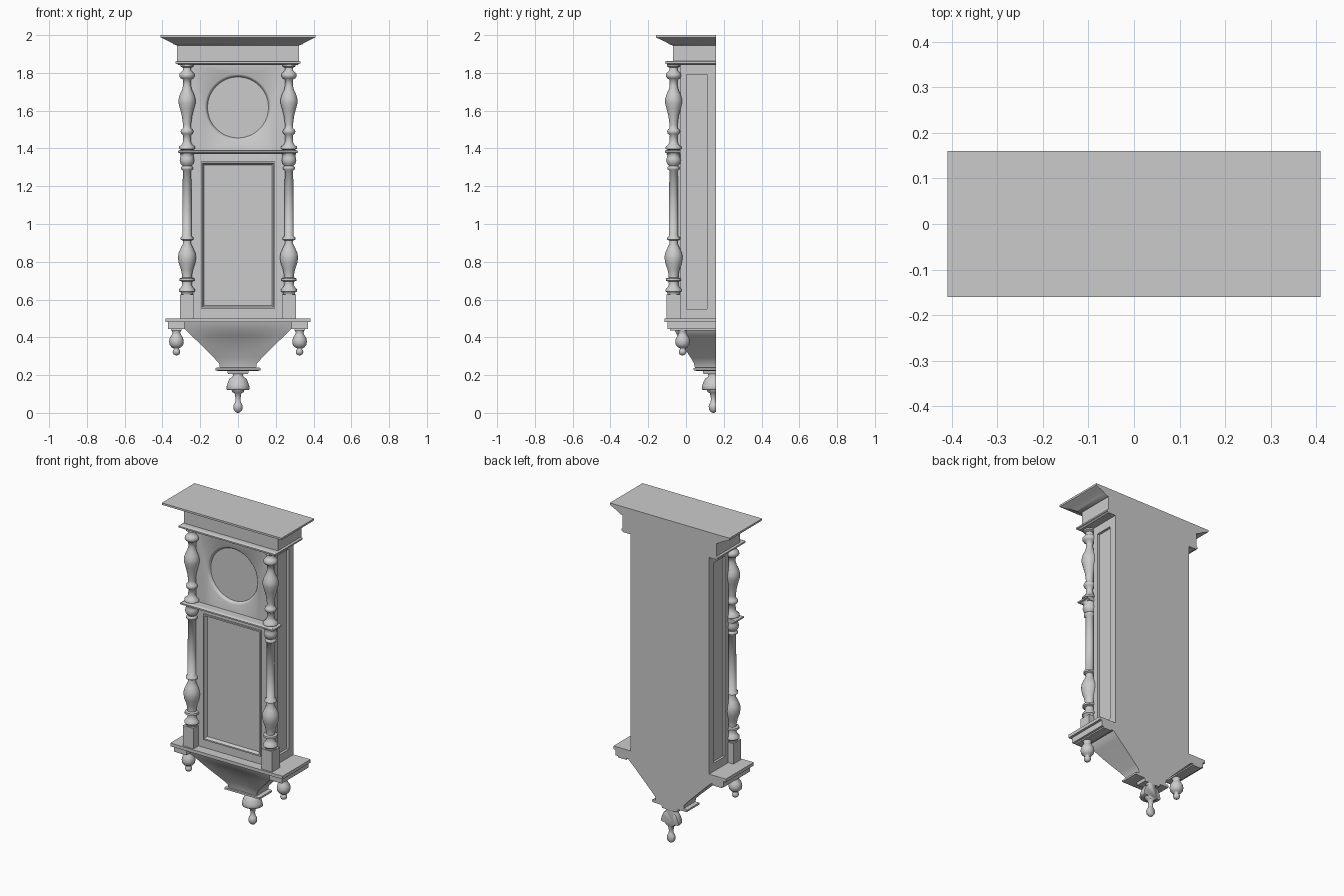
import bpy, bmesh, math

BACK = 0.16


def smooth(ob, angle):
    bpy.ops.object.select_all(action='DESELECT')
    ob.select_set(True)
    bpy.context.view_layer.objects.active = ob
    bpy.ops.object.shade_smooth_by_angle(angle=math.radians(angle))


def finish(name, bm, angle=0):
    bmesh.ops.recalc_face_normals(bm, faces=bm.faces)
    me = bpy.data.meshes.new(name)
    bm.to_mesh(me)
    bm.free()
    ob = bpy.data.objects.new(name, me)
    bpy.context.collection.objects.link(ob)
    if angle:
        smooth(ob, angle)
    return ob


def skin(bm, rings):
    """Join equal rings of points into a closed solid."""
    vs = [[bm.verts.new(p) for p in r] for r in rings]
    n = len(vs[0])
    for a, b in zip(vs, vs[1:]):
        for i in range(n):
            j = (i + 1) % n
            bm.faces.new((a[i], a[j], b[j], b[i]))
    bm.faces.new(vs[0])
    bm.faces.new(vs[-1])


def moulding(name, sections, back=BACK, angle=0):
    """Stack of rectangles (z, half width, front y) sharing one back plane."""
    bm = bmesh.new()
    skin(bm, [[(-w, f, z), (w, f, z), (w, back, z), (-w, back, z)]
              for z, w, f in sections])
    return finish(name, bm, angle)


def box(name, x0, x1, y0, y1, z0, z1):
    bm = bmesh.new()
    skin(bm, [[(x0, y0, z), (x1, y0, z), (x1, y1, z), (x0, y1, z)] for z in (z0, z1)])
    return finish(name, bm)


def turned(name, profile, x, y, n=28):
    """Lathe-turned part from (z, radius), sliced flat at the wall plane."""
    bm = bmesh.new()
    skin(bm, [[(x + r * math.cos(2 * math.pi * i / n),
                y + r * math.sin(2 * math.pi * i / n), z)
               for i in range(n)] for z, r in profile])
    cut = bmesh.ops.bisect_plane(bm, geom=bm.verts[:] + bm.edges[:] + bm.faces[:],
                                 plane_co=(0, BACK, 0), plane_no=(0, 1, 0), clear_outer=True)
    edges = [e for e in cut['geom_cut'] if isinstance(e, bmesh.types.BMEdge)]
    if edges:
        bmesh.ops.holes_fill(bm, edges=edges, sides=0)
    return finish(name, bm, 62)


def carve(target, cutter):
    m = target.modifiers.new('carve', 'BOOLEAN')
    m.operation, m.solver, m.object = 'DIFFERENCE', 'EXACT', cutter
    bpy.context.view_layer.objects.active = target
    bpy.ops.object.modifier_apply(modifier=m.name)
    bpy.data.objects.remove(cutter)


# Case with recessed side panels
case = box('case', -0.27, 0.27, -0.03, BACK, 0.49, 1.86)
for s in (-1, 1):
    carve(case, box('side_cutter', *sorted((s * 0.255, s * 0.4)), 0.003, 0.112, 0.55, 1.792))

# Front panel standing forward between the columns, with dished dial and door recess
front = box('front_panel', -0.25, 0.25, -0.053, -0.025, 0.49, 1.86)
carve(front, box('door_cutter', -0.183, 0.183, -0.2, -0.045, 0.565, 1.318))
bm = bmesh.new()
skin(bm, [[(r * math.cos(2 * math.pi * i / 64), y, 1.617 + r * math.sin(2 * math.pi * i / 64))
           for i in range(64)]
          for y, r in ((-0.07, 0.18), (-0.053, 0.175), (-0.05, 0.17), (-0.044, 0.165),
                       (-0.036, 0.161))])
carve(front, finish('dial_cutter', bm))
smooth(front, 60)

# Raised frame around the door panel, sloping inwards
frame = box('door_frame', -0.197, 0.197, -0.063, -0.044, 0.552, 1.331)
bm = bmesh.new()
skin(bm, [[(-w, y, 0.9415 - h), (w, y, 0.9415 - h), (w, y, 0.9415 + h), (-w, y, 0.9415 + h)]
          for y, w, h in ((-0.08, 0.192, 0.385), (-0.063, 0.188, 0.381),
                          (-0.045, 0.179, 0.372), (0.0, 0.179, 0.372))])
carve(frame, finish('frame_cutter', bm))

# Crown, frieze and mouldings
moulding('crown', [(1.945, 0.322, -0.07), (1.95, 0.338, -0.085), (1.957, 0.348, -0.096),
                   (1.965, 0.362, -0.11), (1.975, 0.382, -0.131), (1.984, 0.402, -0.151),
                   (1.988, 0.41, -0.16), (2.0, 0.41, -0.16)], angle=30)
moulding('frieze', [(1.86, 0.322, -0.07), (1.946, 0.322, -0.07)])
moulding('frieze_moulding', [(1.843, 0.318, -0.098), (1.848, 0.324, -0.102), (1.85, 0.332, -0.11),
                             (1.859, 0.332, -0.11), (1.864, 0.322, -0.095)])
moulding('middle_shelf', [(1.37, 0.302, -0.097), (1.376, 0.308, -0.102), (1.378, 0.318, -0.112),
                          (1.387, 0.318, -0.112), (1.393, 0.305, -0.1)], back=-0.028)
moulding('base_slab', [(0.48, 0.385, -0.113), (0.5, 0.385, -0.113)])

# Tapered bracket with a hollowed front: (z, half width, front y, hollow)
bm = bmesh.new()
US = [i / 6 - 1 for i in range(13)]
skin(bm, [[(u * w, f + h * (1 - u * u), z) for u in US] + [(w, BACK, z), (-w, BACK, z)]
          for z, w, f, h in ((0.482, 0.29, -0.075, 0), (0.445, 0.284, -0.065, 0.002),
                             (0.41, 0.247, -0.046, 0.012), (0.37, 0.206, -0.025, 0.018),
                             (0.33, 0.166, 0.0, 0.015), (0.29, 0.126, 0.026, 0.007),
                             (0.262, 0.1, 0.042, 0.002), (0.235, 0.095, 0.048, 0))])
finish('bracket', bm, 40)

# End plates and pendant
moulding('bracket_plate', [(0.24, 0.11, 0.05), (0.237, 0.12, 0.04), (0.226, 0.12, 0.04),
                           (0.223, 0.107, 0.053)])
moulding('bracket_foot', [(0.225, 0.057, 0.088), (0.205, 0.053, 0.093)])
turned('centre_pendant', [(0.207, 0.03), (0.198, 0.026), (0.19, 0.03), (0.183, 0.043),
                          (0.165, 0.052), (0.145, 0.059), (0.127, 0.062), (0.122, 0.058), (0.12, 0.034),
                          (0.11, 0.03), (0.104, 0.018), (0.075, 0.013), (0.055, 0.015), (0.048, 0.021),
                          (0.034, 0.025), (0.018, 0.023), (0.006, 0.014), (0.0, 0.004)], 0, 0.145)

# Turning profiles as (z, radius)
UPPER = [(1.848, 0.034), (1.834, 0.034), (1.828, 0.022), (1.812, 0.022), (1.806, 0.03),
         (1.795, 0.039), (1.783, 0.041), (1.772, 0.034), (1.765, 0.021), (1.735, 0.02),
         (1.71, 0.026), (1.685, 0.038), (1.66, 0.045), (1.64, 0.045), (1.61, 0.037),
         (1.57, 0.027), (1.525, 0.021), (1.507, 0.022), (1.5, 0.03), (1.49, 0.034),
         (1.478, 0.03), (1.47, 0.02), (1.435, 0.021), (1.42, 0.028), (1.41, 0.041),
         (1.398, 0.043), (1.393, 0.032), (1.386, 0.032)]
LOWER = [(1.374, 0.038), (1.362, 0.033), (1.35, 0.036), (1.337, 0.039), (1.32, 0.034),
         (1.308, 0.024), (1.3, 0.032), (1.29, 0.032), (1.284, 0.022), (1.1, 0.024),
         (0.935, 0.024), (0.93, 0.033), (0.918, 0.034), (0.912, 0.022), (0.895, 0.022),
         (0.87, 0.034), (0.845, 0.045), (0.82, 0.048), (0.79, 0.043), (0.76, 0.032),
         (0.73, 0.026), (0.716, 0.026), (0.712, 0.04), (0.7, 0.041), (0.695, 0.026),
         (0.68, 0.025), (0.665, 0.031), (0.655, 0.041), (0.643, 0.043), (0.637, 0.032),
         (0.622, 0.032)]
DROP = [(0.445, 0.026), (0.432, 0.024), (0.424, 0.02), (0.412, 0.025), (0.397, 0.035),
        (0.378, 0.039), (0.36, 0.036), (0.347, 0.025), (0.343, 0.015), (0.336, 0.014),
        (0.331, 0.019), (0.32, 0.02), (0.31, 0.015), (0.305, 0.005)]

# Mirrored columns, pedestals, base blocks and drops
for s, side in ((-1, 'left'), (1, 'right')):
    cx = s * 0.27
    turned(side + '_upper_column', UPPER, cx, -0.066)
    turned(side + '_lower_column', LOWER, cx, -0.066)
    box(side + '_pedestal', cx - 0.036, cx + 0.036, -0.102, -0.028, 0.498, 0.626)
    box(side + '_base_block', *sorted((s * 0.283, s * 0.37)), -0.098, BACK, 0.445, 0.482)
    box(side + '_drop_block', *sorted((s * 0.298, s * 0.356)), -0.085, BACK, 0.437, 0.447)
    turned(side + '_drop', DROP, s * 0.326, -0.018)
